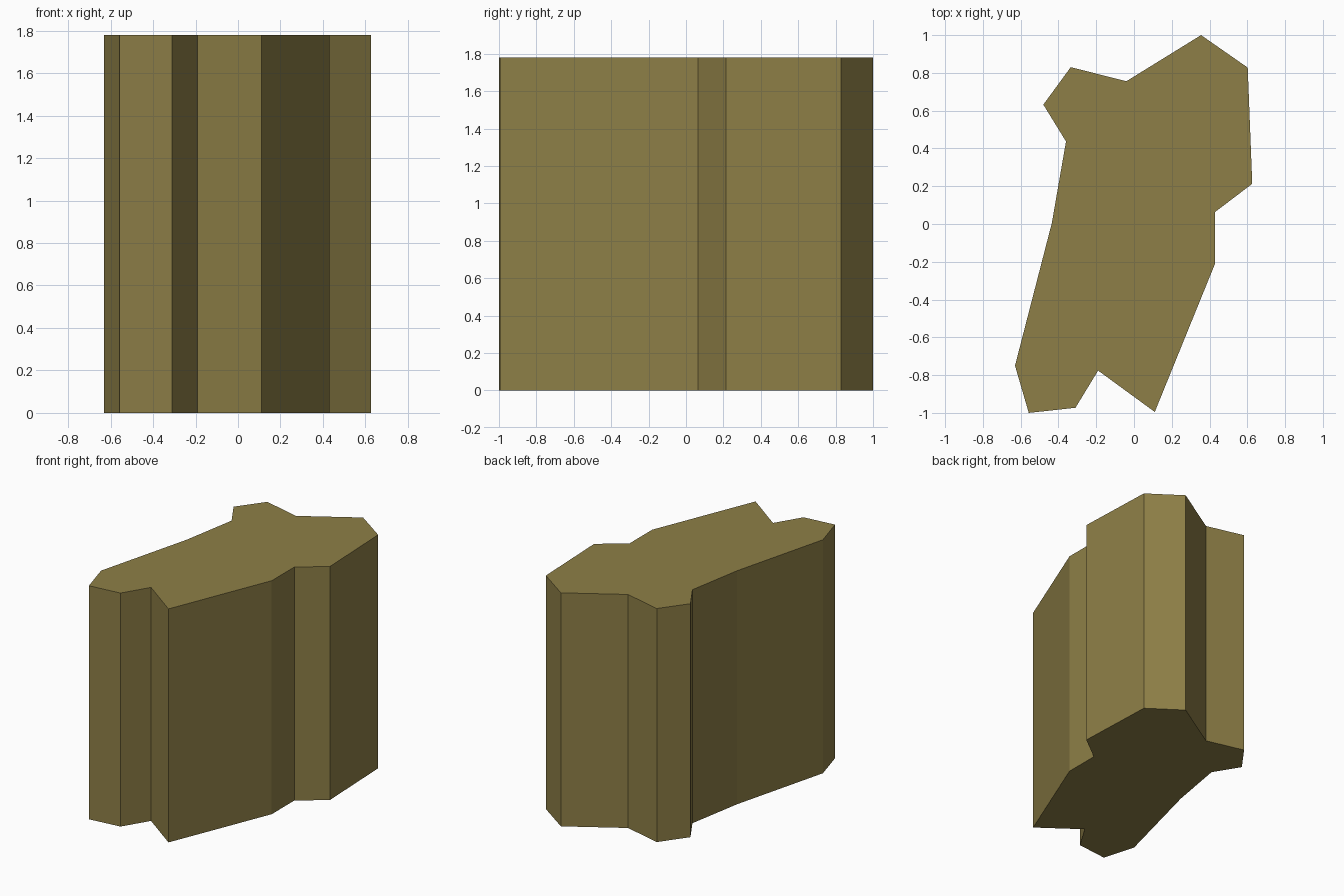
import bpy
import bmesh

if "Cube" in bpy.data.objects:
    bpy.data.objects.remove(bpy.data.objects["Cube"])

HEIGHT = 1.78

# Plan outline, counter-clockwise from the back tip
OUTLINE = [
    (0.355, 1.0), (-0.04, 0.756), (-0.335, 0.83), (-0.48, 0.632), (-0.36, 0.437),
    (-0.435, 0.005), (-0.63, -0.75), (-0.557, -1.0), (-0.31, -0.973),
    (-0.19, -0.776), (0.11, -0.995), (0.43, -0.208), (0.43, 0.064),
    (0.626, 0.213), (0.602, 0.828),
]

# Single flat olive colour
olive = bpy.data.materials.new("olive")
olive.diffuse_color = (0.27, 0.213, 0.063, 1.0)
olive.use_nodes = True
olive.node_tree.nodes["Principled BSDF"].inputs["Base Color"].default_value = olive.diffuse_color

# Solid block: outline face pulled straight up
bm = bmesh.new()
base = bm.faces.new([bm.verts.new((x, y, 0)) for x, y in OUTLINE])
ext = bmesh.ops.extrude_face_region(bm, geom=[base], use_keep_orig=True)
top = [v for v in ext["geom"] if isinstance(v, bmesh.types.BMVert)]
bmesh.ops.translate(bm, verts=top, vec=(0, 0, HEIGHT))
bmesh.ops.recalc_face_normals(bm, faces=bm.faces)

mesh = bpy.data.meshes.new("block")
bm.to_mesh(mesh)
bm.free()
mesh.materials.append(olive)
bpy.context.collection.objects.link(bpy.data.objects.new("block", mesh))
